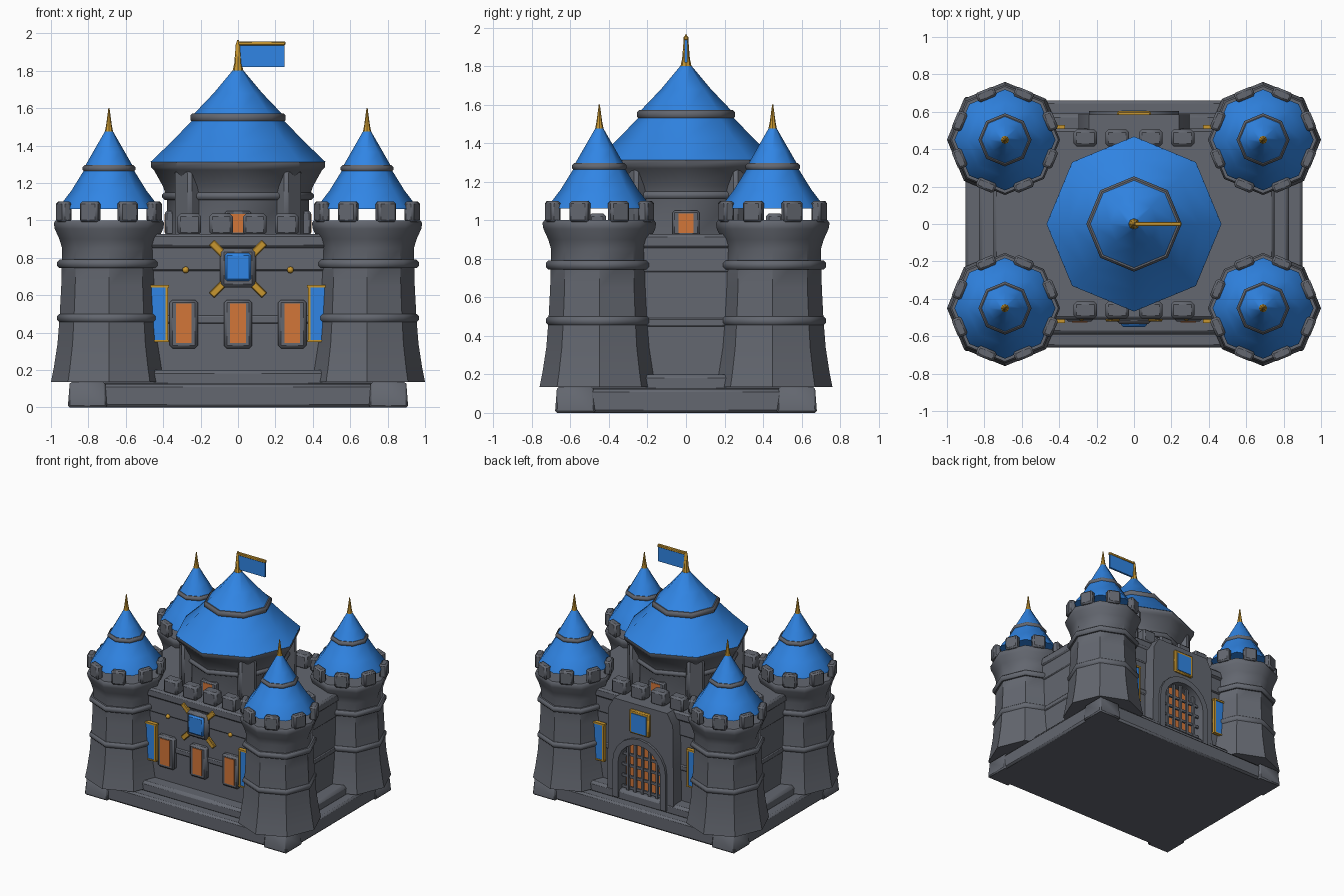
import bpy, bmesh
from math import pi, sin, cos, radians
from mathutils import Matrix, Vector

if "Cube" in bpy.data.objects:
    bpy.data.objects.remove(bpy.data.objects["Cube"])


def material(name, rgb):
    m = bpy.data.materials.new(name)
    m.use_nodes = True
    m.diffuse_color = (*rgb, 1)
    m.node_tree.nodes["Principled BSDF"].inputs["Base Color"].default_value = (*rgb, 1)
    return m


STONE = material("grey stone", (0.125, 0.135, 0.16))
BLUE = material("royal blue", (0.03, 0.235, 0.78))
ORANGE = material("window orange", (0.65, 0.18, 0.04))
GOLD = material("gold", (0.58, 0.31, 0.03))
made = []


def finish(name, bm, mat, at=(0, 0, 0)):
    bmesh.ops.recalc_face_normals(bm, faces=bm.faces)
    me = bpy.data.meshes.new(name)
    bm.to_mesh(me)
    bm.free()
    me.materials.append(mat)
    ob = bpy.data.objects.new(name, me)
    ob.location = at
    bpy.context.collection.objects.link(ob)
    made.append(ob)
    return ob


def box(name, at, size, mat=STONE, bevel=0.0, taper=1.0, rot=None):
    """Box centred at a point, optionally tapered towards the top and bevelled."""
    bm = bmesh.new()
    bmesh.ops.create_cube(bm, size=1)
    for v in bm.verts:
        k = taper if v.co.z > 0 else 1
        v.co = Vector((v.co.x * size[0] * k, v.co.y * size[1] * k, v.co.z * size[2]))
    if bevel:
        bmesh.ops.bevel(bm, geom=bm.edges[:], offset=bevel, segments=1, affect='EDGES')
    if rot:
        bm.transform(Matrix.Rotation(rot[0], 4, rot[1]))
    return finish(name, bm, mat, at)


def lathe(name, profile, mat=STONE, at=(0, 0, 0), sides=8):
    """Solid of revolution from (radius, height) pairs, capped at both ends."""
    bm = bmesh.new()
    rings = [[bm.verts.new((r * cos(2 * pi * i / sides), r * sin(2 * pi * i / sides), z))
              for i in range(sides)] for r, z in profile]
    for a, b in zip(rings, rings[1:]):
        for i in range(sides):
            j = (i + 1) % sides
            bm.faces.new((a[i], a[j], b[j], b[i]))
    bm.faces.new(rings[0])
    bm.faces.new(rings[-1])
    return finish(name, bm, mat, at)


def band(name, r, z, h, at=(0, 0, 0)):
    c = 0.012
    lathe(name, [(r - 0.03, z), (r - c, z), (r, z + c), (r, z + h - c),
                 (r - c, z + h), (r - 0.03, z + h)], STONE, at)


def prism(name, outline, y0, y1, mat=STONE):
    """Extrude an x-z outline along y."""
    bm = bmesh.new()
    face = bm.faces.new([bm.verts.new((x, y0, z)) for x, z in outline])
    ext = bmesh.ops.extrude_face_region(bm, geom=[face])
    moved = [g for g in ext["geom"] if isinstance(g, bmesh.types.BMVert)]
    bmesh.ops.translate(bm, vec=(0, y1 - y0, 0), verts=moved)
    return finish(name, bm, mat)


def arch(r, spring, foot, steps=10):
    pts = [(r * cos(pi * i / steps), spring + r * sin(pi * i / steps)) for i in range(steps + 1)]
    return [(r, foot)] + pts + [(-r, foot)]


# Plinth, corner blocks and stepped body
box("plinth", (0, 0, 0.062), (1.80, 1.32, 0.124), bevel=0.015)
box("plinth_step", (0, 0, 0.155), (1.66, 1.18, 0.09), bevel=0.02)
box("body", (0, 0, 0.53), (1.46, 0.97, 0.72))
box("body_lower_band", (0, 0, 0.47), (1.475, 0.99, 0.045), bevel=0.008)
box("body_upper_wall", (0, 0, 0.80), (1.475, 0.99, 0.14), bevel=0.008)
box("body_cornice", (0, 0, 0.89), (1.50, 1.02, 0.075), bevel=0.015)

# Corner towers
for sx in (-1, 1):
    for sy in (-1, 1):
        tag = ("front" if sy < 0 else "back") + ("_left" if sx > 0 else "_right")
        at = (sx * 0.69, sy * 0.45, 0)
        box("corner_block_" + tag, (sx * 0.805, sy * 0.575, 0.068), (0.21, 0.21, 0.136),
            bevel=0.01, taper=0.9)
        lathe("tower_" + tag, [(0.31, 0.135), (0.295, 0.21), (0.275, 0.34), (0.264, 0.48),
                               (0.255, 0.65), (0.25, 0.85), (0.265, 0.90), (0.29, 0.955),
                               (0.295, 0.985), (0.285, 1.0)], STONE, at)
        band("tower_lower_band_" + tag, 0.277, 0.455, 0.045, at)
        band("tower_upper_band_" + tag, 0.277, 0.745, 0.045, at)
        for i in range(8):
            a = radians(22.5 + 45 * i)
            box(f"tower_merlon_{tag}_{i}", (at[0] + 0.262 * cos(a), at[1] + 0.262 * sin(a), 1.045),
                (0.055, 0.105, 0.11), bevel=0.012, rot=(a, 'Z'))
        lathe("tower_roof_" + tag, [(0.27, 1.06), (0.265, 1.075), (0.20, 1.16), (0.135, 1.265)],
              BLUE, at)
        band("tower_roof_ring_" + tag, 0.142, 1.258, 0.038, at)
        lathe("tower_cap_" + tag, [(0.128, 1.29), (0.085, 1.365), (0.022, 1.475)], BLUE, at)
        lathe("tower_spike_" + tag, [(0.026, 1.455), (0.015, 1.51), (0.003, 1.60)], GOLD, at)

# Central keep with its roof
lathe("keep", [(0.38, 0.88), (0.38, 1.12), (0.40, 1.18), (0.45, 1.27), (0.465, 1.285), (0.465, 1.315)])
band("keep_band", 0.405, 1.11, 0.04)
lathe("keep_roof", [(0.468, 1.312), (0.35, 1.425), (0.24, 1.54)], BLUE)
band("keep_roof_ring", 0.255, 1.525, 0.047)
lathe("keep_cap", [(0.235, 1.57), (0.13, 1.68), (0.03, 1.80)], BLUE)
lathe("flag_pole", [(0.034, 1.775), (0.02, 1.84), (0.012, 1.94), (0.004, 1.965)], GOLD)
box("flag", (0.128, 0, 1.88), (0.24, 0.016, 0.12), BLUE)
box("flag_rod", (0.128, 0, 1.946), (0.25, 0.024, 0.02), GOLD, bevel=0.004)
for i in range(4):
    a = radians(45 + 90 * i)
    box(f"keep_buttress_{i}", (0.385 * cos(a), 0.385 * sin(a), 1.09), (0.09, 0.13, 0.37),
        bevel=0.018, rot=(a, 'Z'))
    # Keep windows face the four sides
    b = radians(90 * i)
    box(f"keep_window_frame_{i}", (0.365 * cos(b), 0.365 * sin(b), 0.985), (0.05, 0.14, 0.13),
        bevel=0.01, rot=(b, 'Z'))
    box(f"keep_window_{i}", (0.388 * cos(b), 0.388 * sin(b), 0.985), (0.009, 0.08, 0.10),
        ORANGE, rot=(b, 'Z'))

# Wall merlons and hanging banners on front and back
for sy, tag in ((-1, "front"), (1, "back")):
    for i, x in enumerate((-0.26, -0.09, 0.09, 0.26)):
        box(f"wall_merlon_{tag}_{i}", (x, sy * 0.46, 0.978), (0.125, 0.09, 0.115), bevel=0.015)
    for sx in (-1, 1):
        n = f"banner_{tag}_{'left' if sx > 0 else 'right'}"
        box(n, (sx * 0.455, sy * 0.51, 0.50), (0.15, 0.02, 0.29), BLUE)
        box(n + "_top_trim", (sx * 0.45, sy * 0.512, 0.648), (0.16, 0.032, 0.014), GOLD)
        box(n + "_bottom_trim", (sx * 0.45, sy * 0.512, 0.354), (0.16, 0.028, 0.01), GOLD)
        box(n + "_side_trim", (sx * 0.38, sy * 0.512, 0.50), (0.013, 0.028, 0.30), GOLD)

# Front windows
for i, x in enumerate((-0.29, 0, 0.29)):
    box(f"window_frame_{i}", (x, -0.495, 0.445), (0.15, 0.055, 0.26), bevel=0.015)
    box(f"window_{i}", (x, -0.523, 0.45), (0.085, 0.009, 0.21), ORANGE)

# Front shield over crossed golden rods, with studs
for i, a in enumerate((45, -45)):
    box(f"crossed_rod_{i}", (0, -0.508, 0.74), (0.40, 0.024, 0.04), GOLD, bevel=0.005,
        rot=(radians(a), 'Y'))
box("shield_back", (0, -0.51, 0.745), (0.19, 0.05, 0.21), bevel=0.02)
box("shield", (0, -0.535, 0.75), (0.14, 0.03, 0.15), BLUE, bevel=0.012)
for sx in (-1, 1):
    bm = bmesh.new()
    bmesh.ops.create_icosphere(bm, subdivisions=2, radius=0.018)
    finish("stud_left" if sx > 0 else "stud_right", bm, GOLD, (sx * 0.28, -0.5, 0.735))

# Back gatehouse with arch, portcullis and plaque
opening = arch(0.19, 0.42, 0.14)
shell = [(-0.30, 0.14), (-0.29, 0.84), (-0.24, 0.93), (0.24, 0.93), (0.29, 0.84), (0.30, 0.14)]
prism("gatehouse", shell + opening, 0.47, 0.585)
prism("arch_trim", arch(0.24, 0.42, 0.14) + opening[::-1], 0.56, 0.605)
prism("gate_glow", opening, 0.48, 0.50, ORANGE)
for i in range(5):
    x = -0.13 + 0.065 * i
    top = 0.42 + (0.19 ** 2 - x * x) ** 0.5
    box(f"gate_bar_{i}", (x, 0.555, (0.14 + top) / 2), (0.02, 0.02, top - 0.14))
for i in range(4):
    box(f"gate_crossbar_{i}", (0, 0.55, 0.22 + 0.09 * i), (0.37, 0.016, 0.02))
box("plaque_border", (0, 0.588, 0.79), (0.18, 0.03, 0.19), GOLD, bevel=0.008)
box("plaque", (0, 0.602, 0.785), (0.135, 0.012, 0.15), BLUE)

# Smooth shading with sharp edges kept
bpy.ops.object.select_all(action='DESELECT')
for ob in made:
    ob.select_set(True)
bpy.context.view_layer.objects.active = made[0]
bpy.ops.object.shade_smooth_by_angle(angle=radians(44))
